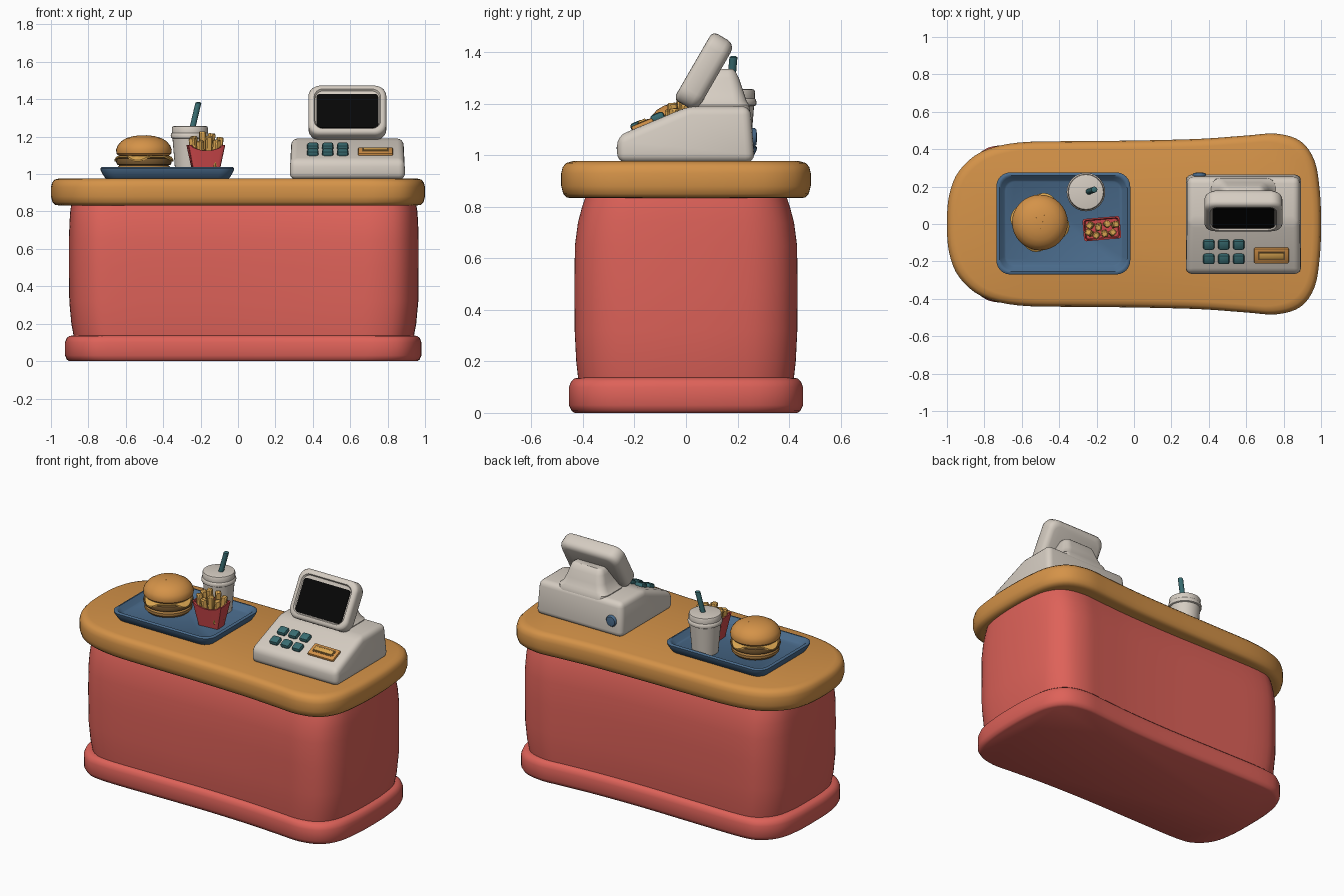
import bpy, bmesh, math, random
from mathutils import Matrix, Vector

if "Cube" in bpy.data.objects:
    bpy.data.objects.remove(bpy.data.objects["Cube"])

random.seed(4)


def mat(name, r, g, b):
    m = bpy.data.materials.new(name)
    m.diffuse_color = (r, g, b, 1)
    m.use_nodes = True
    m.node_tree.nodes["Principled BSDF"].inputs["Base Color"].default_value = m.diffuse_color
    return m


RED = mat("counter_red", 0.73, 0.122, 0.10)
WOOD = mat("warm_orange", 0.66, 0.29, 0.065)
GREY = mat("warm_grey", 0.67, 0.61, 0.54)
BLUE = mat("tray_blue", 0.068, 0.147, 0.26)
TEAL = mat("teal", 0.04, 0.15, 0.165)
BLACK = mat("screen_black", 0.002, 0.002, 0.002)
YELLOW = mat("fry_yellow", 0.72, 0.39, 0.085)
BROWN = mat("patty_brown", 0.19, 0.10, 0.03)
CRIMSON = mat("box_red", 0.62, 0.065, 0.07)
TAN = mat("lower_bun_tan", 0.42, 0.21, 0.055)


def finish(name, bm, material, M=None):
    if M is not None:
        bm.transform(M)
    bmesh.ops.recalc_face_normals(bm, faces=bm.faces)
    me = bpy.data.meshes.new(name)
    bm.to_mesh(me)
    bm.free()
    me.materials.append(material)
    ob = bpy.data.objects.new(name, me)
    bpy.context.collection.objects.link(ob)
    bpy.ops.object.select_all(action='DESELECT')
    ob.select_set(True)
    bpy.context.view_layer.objects.active = ob
    bpy.ops.object.shade_smooth_by_angle(angle=math.radians(38))
    return ob


def loft_bm(rings):
    bm = bmesh.new()
    vs = [[bm.verts.new(p) for p in ring] for ring in rings]
    n = len(vs[0])
    for a, b in zip(vs, vs[1:]):
        for i in range(n):
            j = (i + 1) % n
            bm.faces.new((a[i], a[j], b[j], b[i]))
    bm.faces.new(vs[0])
    bm.faces.new(vs[-1])
    return bm


def loft(name, rings, material, M=None):
    return finish(name, loft_bm(rings), material, M)


def rrect(cx, cy, hx, hy, r, z, n=6):
    """Rounded rectangle ring."""
    pts = []
    for k, (sx, sy) in enumerate(((1, 1), (-1, 1), (-1, -1), (1, -1))):
        for i in range(n + 1):
            a = math.pi / 2 * (k + i / n)
            pts.append((cx + sx * (hx - r) + r * math.cos(a),
                        cy + sy * (hy - r) + r * math.sin(a), z))
    return pts


def circle(c, r, z, n=32, amp=0, k=4, drop=0, ph=0.9):
    """Circle ring, optionally wavy with drooping lobes."""
    out = []
    for i in range(n):
        a = 2 * math.pi * i / n
        w = math.cos(k * a + ph)
        rr = r + amp * w
        out.append((c[0] + rr * math.cos(a), c[1] + rr * math.sin(a), z - drop * max(w, 0)))
    return out


def lathe(name, c, prof, material, n=32, M=None):
    return loft(name, [circle(c, r, z, n) for r, z in prof], material, M)


def rbox(name, size, bevel, material, M, seg=2):
    bm = bmesh.new()
    bmesh.ops.create_cube(bm, size=1, matrix=Matrix.Diagonal((*size, 1)))
    if bevel:
        bmesh.ops.bevel(bm, geom=bm.edges[:], offset=bevel, segments=seg, profile=0.5, affect='EDGES')
    return finish(name, bm, material, M)


def smooth_outline(half):
    """Mirror half an outline in y and smooth it."""
    ctrl = [Vector(p) for p in half + [(x, -y) for x, y in half[-2:0:-1]]]
    out = []
    for i in range(len(ctrl)):
        p0, p1, p2, p3 = (ctrl[(i + k) % len(ctrl)] for k in (-1, 0, 1, 2))
        for t in (0, .25, .5, .75):
            out.append(.5 * (2 * p1 + (p2 - p0) * t + (2 * p0 - 5 * p1 + 4 * p2 - p3) * t * t
                             + (3 * p1 - p0 - 3 * p2 + p3) * t ** 3))
    return out


# Counter outlines: the top has a round left end and flared right end, the body is boxier
RIGHT = [(0, .448), (.35, .457), (.6, .475), (.76, .485), (.89, .445), (.965, .34), (.993, .18), (1, 0)]
TOP = smooth_outline([(-1, 0), (-.988, .155), (-.935, .285), (-.815, .388), (-.62, .437), (-.3, .445)] + RIGHT)
BODY = smooth_outline([(-1, 0), (-.995, .17), (-.965, .315), (-.885, .415), (-.76, .452), (-.4, .452)] + RIGHT)


def outline(pts, z, cx, hx, hy):
    return [(cx + p.x * hx, p.y / .485 * hy, z) for p in pts]


loft("counter_top", [outline(TOP, z, 0, 1 - d, .483 - d) for z, d in (
    (.833, .04), (.836, .022), (.85, .008), (.88, 0), (.93, 0), (.955, .006), (.97, .02), (.977, .045))], WOOD)
loft("counter_body", [outline(BODY, z, .031, hx, hy) for z, hx, hy in (
    (.12, .907, .416), (.2, .922, .425), (.32, .933, .431), (.5, .935, .432), (.65, .935, .43),
    (.74, .932, .418), (.8, .928, .402), (.85, .92, .385))], RED)
loft("counter_plinth", [outline(BODY, z, .028, .953 - d, .453 - d) for z, d in (
    (0, .022), (.008, .01), (.03, 0), (.1, 0), (.122, .008), (.134, .022), (.137, .04))], RED)

# Tray with a raised rim
loft("tray", [rrect(-.378, .003, .358 - d, .273 - d, .075 - d * .5, z) for z, d in (
    (.972, .035), (.98, .025), (1.0, .012), (1.02, .002), (1.031, 0), (1.037, .008), (1.037, .016),
    (1.03, .024), (1.008, .042), (1.003, .05))], BLUE)

# Burger
B = (-.503, .008)
lathe("bottom_bun", B, [(.11, 1.0), (.128, 1.006), (.141, 1.02), (.141, 1.036), (.13, 1.048)], TAN)
lathe("patty", B, [(.125, 1.045), (.143, 1.05), (.149, 1.065), (.145, 1.082), (.12, 1.088)], BROWN)
loft("cheese", [circle(B, r, z, 48, a, 4, d) for r, a, z, d in (
    (.08, 0, 1.087, 0), (.13, .005, 1.088, .003), (.146, .014, 1.088, .022),
    (.146, .014, 1.096, .022), (.13, .005, 1.1, .003), (.08, 0, 1.1, 0))], YELLOW)
lathe("top_bun", B, [(.11, 1.095), (.135, 1.098), (.147, 1.11), (.149, 1.13), (.141, 1.152), (.122, 1.175),
                     (.094, 1.192), (.06, 1.202), (.025, 1.207)], WOOD)
for i in range(14):
    a, q = i * 2.4, math.radians(8 + 3.4 * i)
    p = Vector((B[0] + .143 * math.sin(q) * math.cos(a), B[1] + .143 * math.sin(q) * math.sin(a),
                1.13 + .075 * math.cos(q)))
    nrm = Vector((math.sin(q) * math.cos(a), math.sin(q) * math.sin(a), 1.7 * math.cos(q)))
    rbox("sesame_seed", (.016, .008, .006), .002, WOOD,
         Matrix.Translation(p) @ nrm.to_track_quat('Z', 'Y').to_matrix().to_4x4()
         @ Matrix.Rotation(random.uniform(0, 3), 4, 'Z'), 1)

# Drink cup, lid and straw
C = (-.257, .171)
lathe("cup", C, [(.072, 1.0), (.078, 1.006), (.094, 1.2)], GREY)
lathe("cup_lid", C, [(.094, 1.19), (.101, 1.194), (.103, 1.205), (.1, 1.216), (.096, 1.22), (.097, 1.246),
                     (.093, 1.254), (.086, 1.256)], GREY)
loft("straw", [circle((x, y), r, z, 14) for x, y, r, z in (
    (-.25, .17, .016, 1.22), (-.212, .184, .016, 1.38), (-.212, .184, .01, 1.384))], TEAL)

# Fries carton, open at the top with a dipped front edge
F = Matrix.Translation((-.172, -.025, 0)) @ Matrix.Rotation(math.radians(5), 4, 'Z')


def carton(hx, hy, z, dip=0):
    pts = rrect(0, 0, hx, hy, .012, z, 2)
    xs = [hx * (i / 4 - 1) for i in range(1, 8)]
    front = [(x, -hy, z - dip * (1 - (x / hx) ** 2)) for x in xs]
    return pts[:9] + front + pts[9:]


loft("fries_carton", [carton(.068, .042, 1.0), carton(.1, .06, 1.155, .03),
                      carton(.092, .052, 1.155, .03), carton(.086, .048, 1.12)], CRIMSON, F)
FRIES = [(-.066, -.018, 1.19), (-.03, -.03, 1.175), (.012, -.026, 1.2), (.052, -.028, 1.18),
         (-.058, .024, 1.2), (-.016, .012, 1.225), (.03, .022, 1.215), (.07, .016, 1.195)]
for x, y, top in FRIES:
    rbox("fry", (.034, .034, .15), .006, YELLOW,
         F @ Matrix.Translation((x, y, top - .072)) @ Matrix.Rotation(x * 1.6, 4, 'Y')
         @ Matrix.Rotation(random.uniform(-.12, .1), 4, 'X') @ Matrix.Rotation(random.uniform(0, 1), 4, 'Z'), 1)

# Register base: side profile with a sloping key panel
SLOPE, Y0, Z0 = .418, -.267, 1.074
PROF = [(Y0, .972), (Y0, Z0), (.01, Z0 + .277 * SLOPE), (.25, 1.19), (.267, .972)]
bm = loft_bm([[(s, y, z) for y, z in PROF] for s in (-1, 1)])
for v in bm.verts:
    v.co.x = .585 + v.co.x * (.31 - .05 * (v.co.z - .972))
bmesh.ops.bevel(bm, geom=bm.edges[:], offset=.034, segments=4, profile=0.5, affect='EDGES')
finish("register_base", bm, GREY)

# Register neck
loft("register_neck", [rrect(.585, (y0 + y1) / 2, hx, (y1 - y0) / 2, r, z) for hx, y0, y1, r, z in (
    (.172, .03, .248, .05, 1.17), (.172, .03, .245, .05, 1.195), (.155, .035, .235, .05, 1.21),
    (.135, .05, .222, .045, 1.25), (.12, .09, .205, .04, 1.3), (.11, .11, .192, .03, 1.325),
    (.095, .12, .18, .02, 1.335))], GREY)

# Tilted monitor with recessed black screen
S = Matrix.Translation((.585, .07, 1.325)) @ Matrix.Rotation(math.radians(60), 4, 'X')
loft("monitor", [rrect(0, 0, .208 - d, .152 - d, max(.06 - d * .4, .01), z) for z, d in (
    (-.053, .035), (-.049, .018), (-.036, .005), (-.02, 0), (.028, 0), (.041, .005), (.048, .016),
    (.049, .03), (.039, .036), (.037, .045))], GREY, S)
loft("screen", [rrect(0, -.009, .165, .104, .018, z) for z in (.034, .042)], BLACK, S)


def on_slope(x, y, lift):
    z = Z0 + (y - Y0) * SLOPE + lift
    return Matrix.Translation((x, y, z)) @ Matrix.Rotation(math.atan(SLOPE), 4, 'X')


# Keys and card slot on the sloping panel
for x in (.40, .48, .56):
    for y in (-.110, -.187):
        rbox("key", (.06, .056, .036), .012, TEAL, on_slope(x, y, .006))
rbox("slot_plate", (.185, .09, .024), .008, WOOD, on_slope(.735, -.168, .002))
rbox("slot_recess", (.145, .05, .008), 0, BROWN, on_slope(.735, -.168, .0125))
rbox("slot_card", (.13, .032, .014), .004, YELLOW, on_slope(.735, -.17, .016))

# Round knob on the back
lathe("back_knob", (0, 0), [(.036, -.02), (.036, .008), (.03, .016), (.015, .018)], BLUE, 20,
      Matrix.Translation((.35, .257, 1.07)) @ Matrix.Rotation(-math.pi / 2, 4, 'X'))
